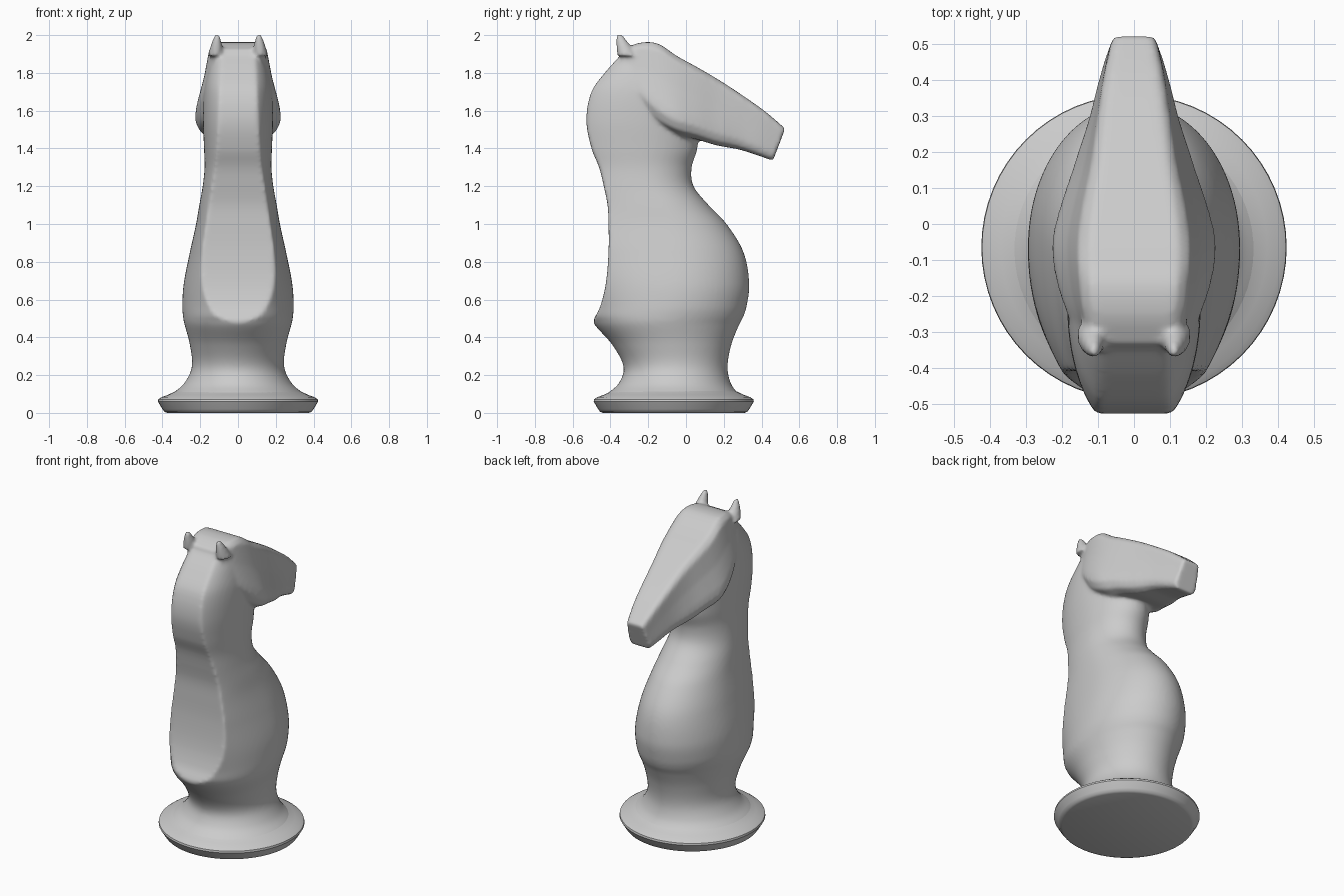
import bpy, bmesh, math
from mathutils import Vector

cube = bpy.data.objects.get("Cube")
if cube:
    bpy.data.objects.remove(cube)

grey = bpy.data.materials.new("plain grey")
grey.use_nodes = True
COLOR = (0.6, 0.6, 0.6, 1)
grey.diffuse_color = COLOR
grey.node_tree.nodes["Principled BSDF"].inputs["Base Color"].default_value = COLOR


def spline(rows, t):
    """Smooth interpolation of a table whose first column is the position."""
    i = max(k for k in range(len(rows) - 1) if rows[k][0] <= t or k == 0)
    a, b = rows[i], rows[i + 1]
    prev, after = rows[max(i - 1, 0)], rows[min(i + 2, len(rows) - 1)]
    h = b[0] - a[0]
    u = (t - a[0]) / h
    out = []
    for c in range(1, len(a)):
        ma = (b[c] - prev[c]) / (b[0] - prev[0]) * h
        mb = (after[c] - a[c]) / (after[0] - a[0]) * h
        out.append((2*u**3 - 3*u*u + 1) * a[c] + (u**3 - 2*u*u + u) * ma
                   + (3*u*u - 2*u**3) * b[c] + (u**3 - u*u) * mb)
    return out


def loft(bm, rings):
    """Skin a list of equal closed rings and cap the ends."""
    loops = [[bm.verts.new(p) for p in ring] for ring in rings]
    for low, high in zip(loops, loops[1:]):
        for j in range(len(low)):
            bm.faces.new((low[j - 1], low[j], high[j], high[j - 1]))
    bm.faces.new(loops[0])
    bm.faces.new(loops[-1])


def finish(name, bm):
    bmesh.ops.recalc_face_normals(bm, faces=bm.faces)
    mesh = bpy.data.meshes.new(name)
    bm.to_mesh(mesh)
    bm.free()
    mesh.materials.append(grey)
    obj = bpy.data.objects.new(name, mesh)
    bpy.context.collection.objects.link(obj)
    for o in bpy.context.selected_objects:
        o.select_set(False)
    obj.select_set(True)
    bpy.context.view_layer.objects.active = obj
    return obj


def steps(start, end, n):
    return [start + (end - start) * i / n for i in range(n + 1)]


# Body: height, back y, chest y, half width, half width of the flat mane
BODY = [
    (.05, -.47, .34, .40, 0), (.1, -.42, .28, .35, 0), (.15, -.36, .24, .29, 0),
    (.24, -.33, .22, .245, 0), (.36, -.39, .24, .255, 0), (.475, -.49, .285, .285, 0),
    (.5, -.485, .30, .29, .09), (.56, -.455, .32, .295, .15), (.68, -.425, .335, .288, .19),
    (.85, -.41, .305, .255, .19), (1, -.41, .215, .222, .17), (1.1, -.415, .12, .205, .155),
    (1.2, -.435, .04, .187, .14), (1.3, -.46, .03, .177, .125), (1.4, -.5, .06, .18, .115),
    (1.55, -.527, .06, .185, .105), (1.7, -.5, .03, .18, .1), (1.8, -.43, -.05, .16, .095),
    (1.9, -.34, -.12, .13, .09)]


def body_ring(z):
    back, front, wide, flat = spline(BODY, z)
    flat = max(flat, 0)
    mid = (back + front) / 2
    cut = math.acos(min(flat / wide, 1))
    half = [(wide * math.cos(a), mid + (front - mid) * math.sin(a))
            for a in steps(math.pi / 2, 0, 16)]
    half += [(wide * math.cos(a), mid + (back - mid) * math.sin(a) / math.sin(cut))
             for a in steps(0, cut, 14)[1:]]
    if flat < .002:
        half[-1] = (.002, back)
    return ([Vector((x, y, z)) for x, y in half]
            + [Vector((-x, y, z)) for x, y in reversed(half[1:])])


# Head: y, brow height, jaw height, half width of brow, half width of cheek
HEAD = [
    (-.34, 1.92, 1.78, .115, .13), (-.25, 1.958, 1.64, .14, .185),
    (-.15, 1.955, 1.53, .152, .218), (-.05, 1.89, 1.475, .155, .228),
    (.05, 1.835, 1.45, .142, .205), (.17, 1.765, 1.415, .118, .165),
    (.3, 1.68, 1.395, .1, .128), (.42, 1.595, 1.365, .082, .102),
    (.525, 1.505, 1.335, .06, .076)]


def head_ring(y):
    top, low, brow, cheek = spline(HEAD, y)
    tall = top - low
    lean = .06 * max(0, (y - .2) / .3)
    # Crowned brow, sloping side, rounded jaw
    half = [(0, 1.0), (brow * .8, 1.0), (brow, .93), (brow * .6 + cheek * .4, .6),
            (cheek * .97, .3), (cheek, .18), (cheek * .9, .06), (cheek * .65, 0), (0, 0)]
    right = [Vector((x, y - lean * (1 - h), low + tall * h)) for x, h in half]
    return right + [Vector((-p.x, p.y, p.z)) for p in reversed(right[1:-1])]


bm = bmesh.new()
loft(bm, [body_ring(z) for z in steps(.05, 1.9, 110)])
loft(bm, [head_ring(y) for y in steps(-.34, .525, 40)])

# Ears: small tapered horns at the back of the brow
for side in (-1, 1):
    rings = []
    for t in steps(0, 1, 8):
        r = .042 * (1 - t) ** .7 + .012
        center = Vector((side * (.118 - .008 * t), -.31 - .045 * t, 1.89 + .115 * t))
        rings.append([center + Vector((r * .8 * math.cos(a), r * math.sin(a), 0))
                      for a in steps(0, math.tau, 12)[:-1]])
    loft(bm, rings)

horse = finish("horse_body", bm)
remesh = horse.modifiers.new("fuse", "REMESH")
remesh.mode = 'VOXEL'
remesh.voxel_size = .011
remesh.use_smooth_shade = True
soften = horse.modifiers.new("soften", "SMOOTH")
soften.factor = .5
soften.iterations = 7
bpy.ops.object.shade_smooth()

# Base: turned disc
PROFILE = [(.375, 0), (.39, .006), (.4, .02), (.424, .06), (.422, .072), (.405, .083),
           (.37, .096), (.33, .115), (.28, .145)]
bm = bmesh.new()
loft(bm, [[Vector((r * math.cos(a), r * math.sin(a) - .065, z))
           for a in steps(0, math.tau, 64)[:-1]] for r, z in PROFILE])
finish("base_disc", bm)
bpy.ops.object.shade_smooth_by_angle(angle=math.radians(40))
